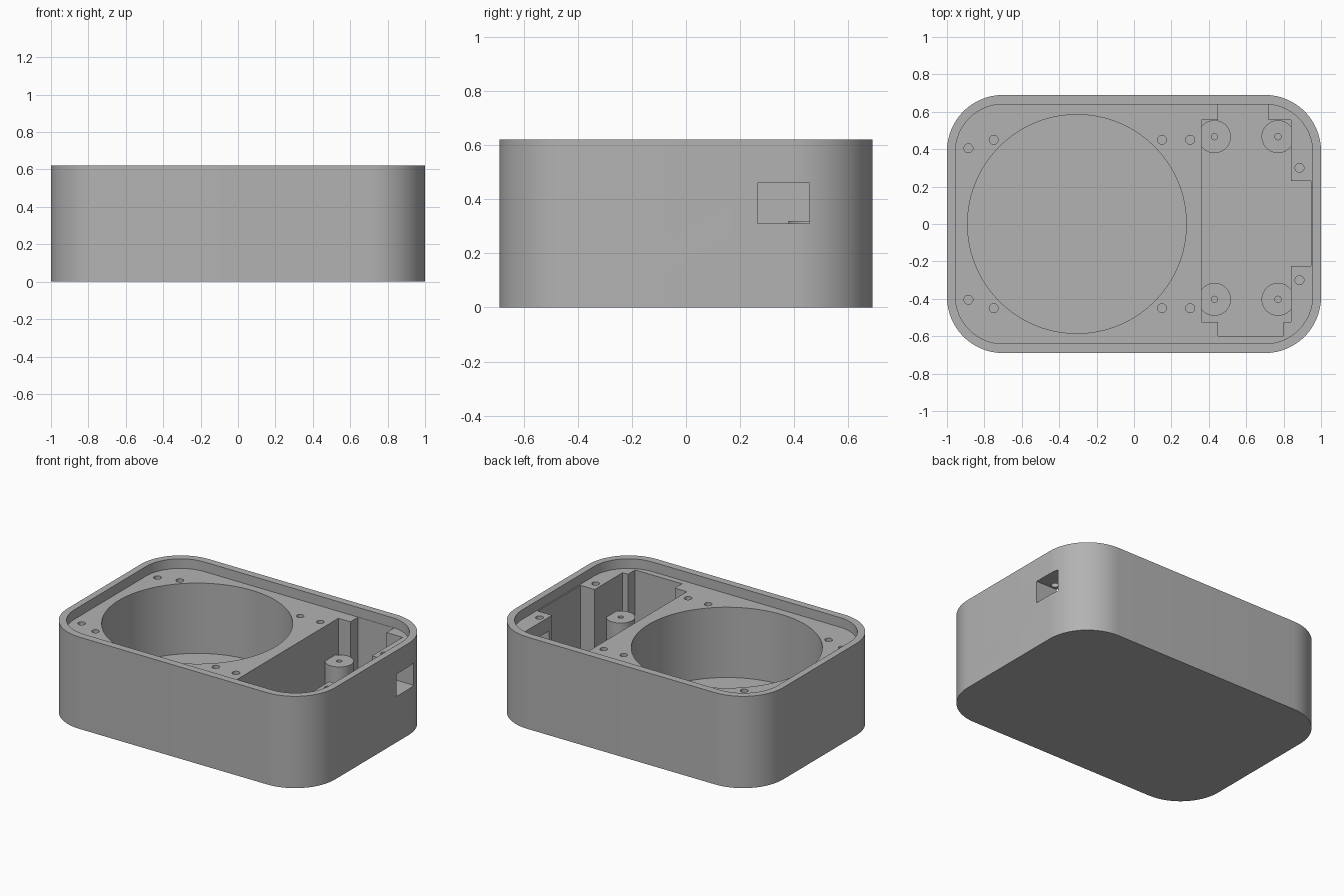
import bpy, bmesh
from math import pi, cos, sin

if "Cube" in bpy.data.objects:
    bpy.data.objects.remove(bpy.data.objects["Cube"])

grey = bpy.data.materials.new("plain grey")
grey.use_nodes = True
grey.diffuse_color = (0.45, 0.45, 0.45, 1)
grey.node_tree.nodes["Principled BSDF"].inputs["Base Color"].default_value = (0.45, 0.45, 0.45, 1)


def prism(name, outline, z0, z1):
    """Solid made by raising a flat outline from z0 to z1."""
    bm = bmesh.new()
    base = bm.faces.new([bm.verts.new((x, y, z0)) for x, y in outline])
    raised = bmesh.ops.extrude_face_region(bm, geom=[base])
    for v in raised["geom"]:
        if isinstance(v, bmesh.types.BMVert):
            v.co.z = z1
    bmesh.ops.recalc_face_normals(bm, faces=bm.faces)
    mesh = bpy.data.meshes.new(name)
    bm.to_mesh(mesh)
    bm.free()
    mesh.materials.append(grey)
    ob = bpy.data.objects.new(name, mesh)
    bpy.context.collection.objects.link(ob)
    return ob


def circle(x, y, r, n):
    return [(x + r * cos(2 * pi * i / n), y + r * sin(2 * pi * i / n)) for i in range(n)]


def rounded(hx, hy, r, n=16):
    pts = []
    for k, (sx, sy) in enumerate([(1, 1), (-1, 1), (-1, -1), (1, -1)]):
        for i in range(n + 1):
            a = pi / 2 * (k + i / n)
            pts.append((sx * (hx - r) + r * cos(a), sy * (hy - r) + r * sin(a)))
    return pts


def rect(x0, x1, y0, y1):
    return [(x0, y0), (x1, y0), (x1, y1), (x0, y1)]


def cut(target, outline, z0, z1):
    cutter = prism("cutter", outline, z0, z1)
    cutter.hide_render = True
    mod = target.modifiers.new("cut", "BOOLEAN")
    mod.operation, mod.solver, mod.object = "DIFFERENCE", "EXACT", cutter
    bpy.context.view_layer.objects.active = target
    bpy.ops.object.modifier_apply(modifier=mod.name)
    bpy.data.objects.remove(cutter)


def smooth(ob):
    bpy.ops.object.select_all(action="DESELECT")
    ob.select_set(True)
    bpy.context.view_layer.objects.active = ob
    bpy.ops.object.shade_smooth_by_angle(angle=pi / 6)


TOP, LEDGE, FLOOR, STAND = 0.62, 0.555, 0.08, 0.32
OVER = 0.6  # cutters end in the open space above the ledge

# Case body with a recessed rim for a lid
body = prism("case_body", rounded(1, 0.69, 0.30), 0, TOP)
cut(body, rounded(0.955, 0.64, 0.255), LEDGE, TOP + 0.1)

# Round well
cut(body, circle(-0.305, 0, 0.585, 96), FLOOR, OVER)

# Board pocket with a recess on three sides, as one outline
pocket = [(0.36, -0.523), (0.45, -0.523), (0.45, -0.6), (0.8, -0.6), (0.8, -0.523),
          (0.84, -0.523), (0.84, -0.225), (0.947, -0.225), (0.947, 0.23), (0.84, 0.23),
          (0.84, 0.557), (0.72, 0.557), (0.72, 0.638), (0.45, 0.638), (0.45, 0.557),
          (0.36, 0.557)]
cut(body, pocket, FLOOR, OVER)

# Port through the side wall
cut(body, rect(0.8, 1.1, 0.265, 0.457), 0.31, 0.461)

# Screw holes in the ledge
for side in (1, -1):
    for x, y in [(-0.885, 0.405), (-0.75, 0.45), (0.15, 0.45), (0.3, 0.45), (0.885, 0.3)]:
        cut(body, circle(x, side * y, 0.024, 20), 0.355, OVER)
smooth(body)

# Board standoffs with pilot holes
for end, y in (("back", 0.467), ("front", -0.403)):
    for side, x in (("right", 0.43), ("left", 0.77)):
        post = prism(f"standoff_{end}_{side}", circle(x, y, 0.088, 40), FLOOR - 0.01, STAND)
        cut(post, circle(x, y, 0.017, 16), 0.15, STAND + 0.1)
        smooth(post)
